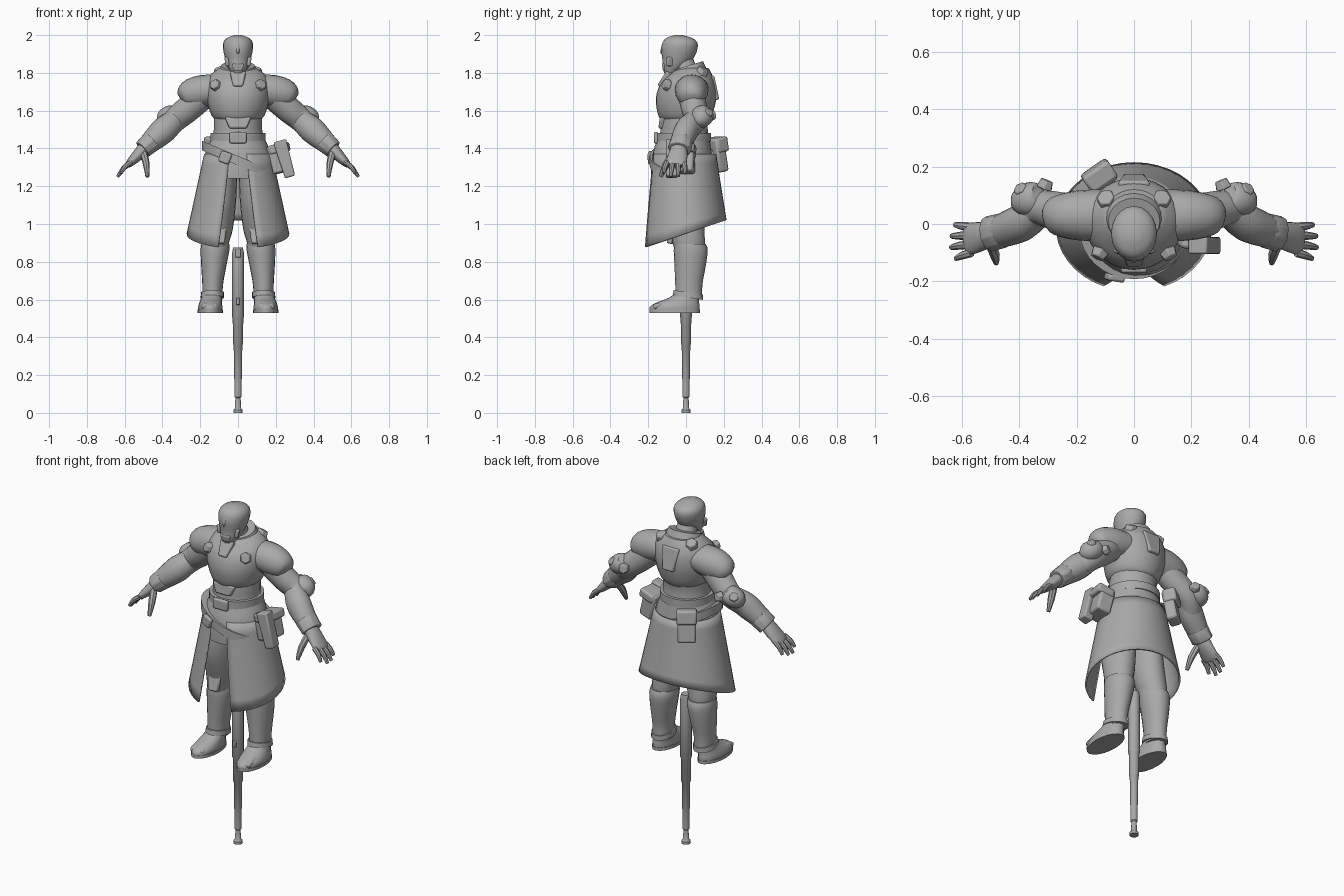
import bpy, bmesh, math
from mathutils import Vector, Matrix

cube = bpy.data.objects.get("Cube")
if cube:
    bpy.data.objects.remove(cube)

grey = bpy.data.materials.new("plain grey")
grey.use_nodes = True
grey.diffuse_color = (0.4, 0.4, 0.4, 1)
grey.node_tree.nodes["Principled BSDF"].inputs["Base Color"].default_value = grey.diffuse_color


def finish(name, bm, mirror=False, bevel=0, thickness=0):
    """Turn a bmesh into a named, shaded object with its modifiers."""
    bmesh.ops.recalc_face_normals(bm, faces=bm.faces)
    mesh = bpy.data.meshes.new(name)
    bm.to_mesh(mesh)
    bm.free()
    mesh.materials.append(grey)
    obj = bpy.data.objects.new(name, mesh)
    bpy.context.collection.objects.link(obj)
    bpy.ops.object.select_all(action='DESELECT')
    obj.select_set(True)
    bpy.context.view_layer.objects.active = obj
    bpy.ops.object.shade_smooth_by_angle(angle=math.radians(38))
    if thickness:
        obj.modifiers.new("Thickness", 'SOLIDIFY').thickness = thickness
    if bevel:
        mod = obj.modifiers.new("Bevel", 'BEVEL')
        mod.width, mod.segments = bevel, 2
    if mirror:
        obj.modifiers.new("Mirror", 'MIRROR')
    return obj


def smooth_sections(sections, steps):
    """Catmull-Rom interpolation through the given sections."""
    pts = [Vector(s) for s in sections]
    out = []
    for i in range(len(pts) - 1):
        a, b, c, d = pts[max(i - 1, 0)], pts[i], pts[i + 1], pts[min(i + 2, len(pts) - 1)]
        for k in range(steps):
            t = k / steps
            out.append(b + (c - a) * (t / 2) + (a * 2 - b * 5 + c * 4 - d) * (t * t / 2)
                       + (b * 3 - a - c * 3 + d) * (t ** 3 / 2))
    return out + [pts[-1]]


def loft(name, sections, level=False, sides=20, steps=3, mirror=False, shear=(0, 0), bevel=0):
    """Skin elliptical rings (x, y, z, depth, width); level keeps them horizontal."""
    rows = smooth_sections(sections, steps)
    bm = bmesh.new()
    rings = []
    for i, row in enumerate(rows):
        centre = Vector(row[:3])
        tangent = Vector((0, 0, 1))
        if not level:
            tangent = (Vector(rows[min(i + 1, len(rows) - 1)][:3])
                       - Vector(rows[max(i - 1, 0)][:3])).normalized()
        u = Vector((0, 1, 0))
        u = (u - tangent * u.dot(tangent)).normalized()
        v = tangent.cross(u)
        ring = []
        for k in range(sides):
            a = math.tau * k / sides
            p = centre + u * row[3] * math.cos(a) + v * row[4] * math.sin(a)
            p.z += shear[0] * p.x + shear[1] * p.y
            ring.append(bm.verts.new(p))
        rings.append(ring)
    for r, s in zip(rings, rings[1:]):
        for k in range(sides):
            j = (k + 1) % sides
            bm.faces.new((r[k], r[j], s[j], s[k]))
    bm.faces.new(rings[0])
    bm.faces.new(rings[-1])
    return finish(name, bm, mirror, bevel)


def body(name, rings, **kw):
    """Level loft centred on x, from (z, y, depth, width)."""
    return loft(name, [(0, y, z, d, w) for z, y, d, w in rings], level=True, **kw)


def band(name, y, z, height, depth, width, **kw):
    """Strap round the body."""
    body(name, [(z + k * height / 2, y, depth, width) for k in (-1, 1)], steps=1, sides=32, **kw)


def box(name, loc, size, rot=(0, 0, 0), mirror=False, bevel=0.008, taper=1):
    bm = bmesh.new()
    bmesh.ops.create_cube(bm, size=1)
    for v in bm.verts:
        if v.co.z < 0:
            v.co.x *= taper
    turn = Matrix.Identity(3)
    for axis, deg in zip("XYZ", rot):
        turn = Matrix.Rotation(math.radians(deg), 3, axis) @ turn
    for v in bm.verts:
        v.co = turn @ (v.co * Vector(size)) + Vector(loc)
    return finish(name, bm, mirror, bevel)


def bolt(name, loc, axis, radius, height=0.03):
    """Hexagonal stud pointing along an axis, on both sides."""
    bm = bmesh.new()
    turn = Vector(axis).to_track_quat('Z', 'Y').to_matrix().to_4x4()
    bmesh.ops.create_cone(bm, cap_ends=True, segments=6, radius1=radius, radius2=radius * 0.75,
                          depth=height, matrix=Matrix.Translation(loc) @ turn)
    finish(name, bm, mirror=True, bevel=0.004)


# Head and neck
body("head", [(1.8, -.08, .035, .035), (1.83, -.065, .06, .052), (1.87, -.045, .08, .066),
              (1.92, -.036, .095, .078), (1.96, -.032, .092, .078), (1.985, -.036, .068, .058),
              (2, -.04, .02, .02)])
box("face_ridge", (0, -.118, 1.925), (.022, .03, .05), (-12, 0, 0), taper=.6)
box("mouth_guard", (0, -.11, 1.83), (.065, .03, .04), (10, 0, 0), taper=.7)
box("cheek_guard", (.05, -.075, 1.86), (.02, .06, .05), (0, 10, 25), mirror=True)
body("neck", [(1.74, .02, .07, .075), (1.82, 0, .062, .06), (1.88, -.015, .05, .05)])
body("collar", [(1.76, .02, .1, .12), (1.81, .015, .085, .1), (1.835, .01, .08, .09)],
     shear=(0, .3))
box("collar_front", (0, -.115, 1.765), (.085, .03, .09), (-32, 0, 0), taper=.6)

# Chest armour, waist and back
body("waist", [(1.4, -.015, .14, .16), (1.47, -.01, .128, .132), (1.53, -.01, .125, .128),
               (1.6, 0, .13, .13)])
body("chest", [(1.54, -.005, .11, .095), (1.57, -.005, .14, .138), (1.66, 0, .16, .166),
               (1.74, .01, .147, .168), (1.79, .025, .113, .145), (1.825, .035, .085, .1)], sides=28)
box("belly_plate", (0, -.125, 1.535), (.14, .035, .06), (-8, 0, 0), taper=.65)
box("back_plate", (0, .148, 1.72), (.11, .03, .13), (12, 0, 0), taper=.65)
bolt("chest_bolt", (.122, -.105, 1.737), (.45, -.85, .3), .034)
bolt("back_bolt", (.095, .085, 1.805), (.25, .45, .85), .04, .04)

# Shoulders and arms
loft("shoulder_guard", [(.1, .03, 1.715, .09, .075), (.18, .03, 1.705, .088, .085),
                        (.245, .03, 1.69, .078, .08), (.285, .035, 1.67, .06, .06),
                        (.302, .035, 1.66, .03, .035)], mirror=True)
loft("upper_arm", [(.2, .03, 1.67, .07, .075), (.27, .045, 1.605, .068, .07),
                   (.33, .055, 1.555, .06, .065), (.38, .02, 1.505, .055, .06)], mirror=True)
loft("elbow_guard", [(.318, .095, 1.6, .02, .02), (.33, .09, 1.59, .05, .045),
                     (.365, .085, 1.57, .06, .055), (.4, .07, 1.55, .045, .045),
                     (.42, .06, 1.54, .015, .015)], mirror=True)
bolt("elbow_rear_bolt", (.308, .138, 1.575), (-.35, .9, .15), .032)
bolt("elbow_outer_bolt", (.392, .118, 1.588), (.55, .6, .55), .032)
loft("forearm", [(.34, .04, 1.545, .055, .06), (.39, .005, 1.5, .064, .07),
                 (.45, -.02, 1.445, .06, .06), (.5, -.035, 1.4, .05, .045)], mirror=True)
loft("cuff", [(.455, -.022, 1.44, .062, .06), (.505, -.035, 1.395, .064, .052)],
     steps=1, sides=10, mirror=True, bevel=.005)
box("forearm_plate", (.435, -.01, 1.512), (.14, .075, .02), (0, 42, -18), mirror=True)

# Hands
loft("palm", [(.485, -.035, 1.415, .04, .035), (.525, -.042, 1.37, .05, .032),
              (.57, -.052, 1.325, .055, .022), (.585, -.055, 1.31, .045, .015)], mirror=True)
for i, reach in enumerate((.055, .072, .07, .058)):
    y = -.1 + .03 * i
    root = Vector((.565, y, 1.328))
    tip = root + Vector((reach, (y + .05) * .3 - .005, -reach * 1.08))
    mid = root.lerp(tip, .5) + Vector((.006, 0, .005))
    loft("finger_%d" % (i + 1), [(*root, .015, .014), (*mid, .014, .013), (*tip, .009, .008)],
         sides=8, steps=2, mirror=True)
loft("thumb", [(.5, -.065, 1.375, .02, .02), (.485, -.105, 1.315, .02, .018),
               (.48, -.135, 1.25, .01, .01)], sides=8, steps=2, mirror=True)

# Tunic, belts and buckles
body("tunic", [(1.24, -.02, .165, .19), (1.3, -.02, .165, .187), (1.38, -.02, .155, .172),
               (1.46, -.012, .136, .138)], sides=28)
band("waist_belt", -.012, 1.46, .045, .145, .146)
band("hip_belt", -.02, 1.335, .05, .172, .19, shear=(-.42, 0))
box("waist_buckle", (0, -.158, 1.457), (.09, .025, .06))
box("hip_buckle", (-.068, -.187, 1.352), (.06, .025, .06), (0, 20, -10))

# Coat skirt, open at the front
bm = bmesh.new()
columns, rows = 36, 8
grid = []
for r in range(rows + 1):
    t = r / rows
    gap = math.radians(15 + 8 * t)
    line = []
    for c in range(columns + 1):
        a = gap + (math.tau - 2 * gap) * c / columns
        x = (.18 + .092 * t) * math.sin(a)
        y = -.01 - (.17 + .055 * t) * math.cos(a)
        hem = .95 + .33 * y
        line.append(bm.verts.new((x, y, 1.37 + (hem - 1.37) * t)))
    grid.append(line)
for upper, lower in zip(grid, grid[1:]):
    for c in range(columns):
        bm.faces.new((upper[c], upper[c + 1], lower[c + 1], lower[c]))
finish("coat_skirt", bm, thickness=.01)

# Hip pouches
box("side_pouch", (.215, -.02, 1.345), (.085, .13, .15), (0, -14, -8), bevel=.012)
box("side_pouch_flap", (.218, -.02, 1.4), (.1, .14, .05), (0, -14, -8), bevel=.012)
box("side_holster", (.248, -.075, 1.345), (.07, .06, .2), (0, -16, 0), taper=.8)
box("rear_pouch", (-.12, .165, 1.365), (.1, .06, .18), (10, 0, 35), bevel=.012)
box("rear_pouch_flap", (-.121, .167, 1.42), (.11, .072, .08), (10, 0, 35), bevel=.012)

# Legs and boots
loft("trouser_leg", [(.085, -.02, 1.3, .12, .082), (.092, -.02, 1.12, .115, .082),
                     (.108, .005, .97, .092, .08), (.118, .015, .9, .085, .07),
                     (.122, .02, .82, .07, .06)], level=True, mirror=True)
box("knee_plate", (.1, -.075, .945), (.08, .03, .1), (-12, 0, -8), mirror=True, taper=.7)
loft("boot_shaft", [(.135, .015, .6, .07, .052), (.134, .015, .68, .072, .055),
                    (.128, .022, .78, .083, .067), (.122, .025, .86, .09, .076),
                    (.12, .022, .895, .083, .074)], level=True, mirror=True)
loft("ankle_cuff", [(.136, .01, .612, .08, .062), (.135, .012, .64, .077, .06)],
     level=True, steps=1, mirror=True, shear=(0, -.15))
loft("boot_foot", [(.147, -.06, .53, .13, .062), (.147, -.06, .56, .132, .064),
                   (.145, -.045, .582, .115, .06), (.14, -.01, .61, .08, .054),
                   (.136, .01, .635, .068, .05)], level=True, mirror=True)
loft("boot_sole", [(.147, -.06, .53, .134, .067), (.147, -.06, .547, .134, .067)],
     level=True, steps=1, mirror=True)
box("toe_cap", (.15, -.135, .57), (.085, .08, .03), (16, 0, 0), mirror=True, bevel=.012)

# Support pole, in telescoping sections
profile = [(0, .024), (.015, .024), (.025, .016), (.08, .014), (.085, .019), (.125, .019),
           (.13, .019), (.36, .023), (.365, .027), (.5, .028), (.505, .031), (.85, .031),
           (.875, .026)]
body("support_pole", [(z, 0, r, r) for z, r in profile], steps=1, sides=16)
box("pole_catch", (0, -.03, .59), (.022, .02, .035), bevel=.004)
box("pole_top_catch", (0, -.028, .845), (.03, .016, .045), bevel=.004)
